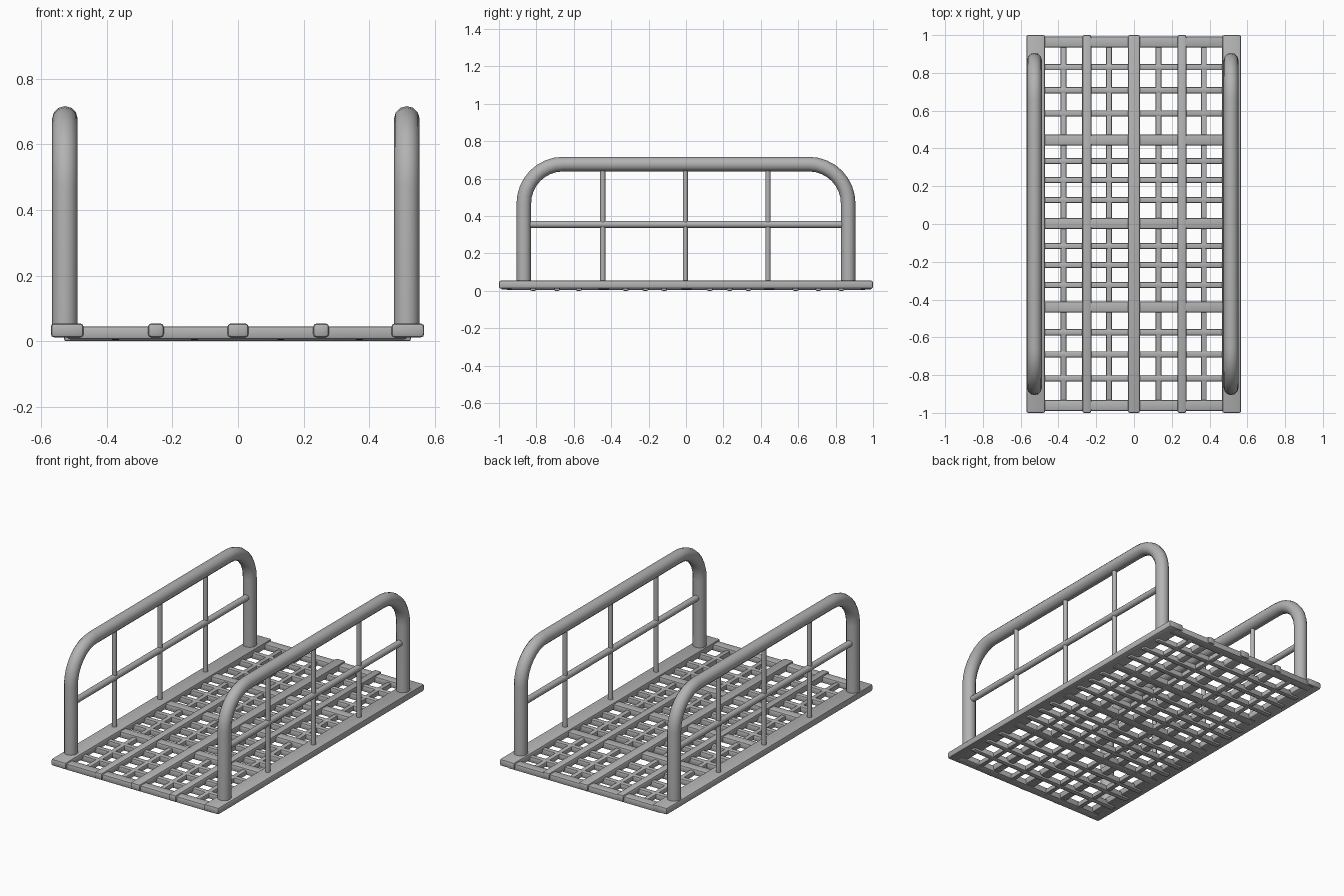
import bpy, bmesh, math
from mathutils import Vector, Matrix

if "Cube" in bpy.data.objects:
    bpy.data.objects.remove(bpy.data.objects["Cube"])

steel = bpy.data.materials.new("grey_steel")
steel.use_nodes = True
grey = (0.45, 0.45, 0.45, 1)
steel.diffuse_color = grey
steel.node_tree.nodes["Principled BSDF"].inputs["Base Color"].default_value = grey


def add_object(name, mesh):
    obj = bpy.data.objects.new(name, mesh)
    bpy.context.scene.collection.objects.link(obj)
    mesh.materials.clear()
    mesh.materials.append(steel)
    return obj


def bar(name, x, y, z, bevel=0.008):
    """Bevelled bar; x, y and z are (low, high) pairs."""
    low, high = (Vector(p) for p in zip(x, y, z))
    bm = bmesh.new()
    bmesh.ops.create_cube(bm, size=1)
    bmesh.ops.scale(bm, vec=high - low, verts=bm.verts)
    bmesh.ops.translate(bm, vec=(low + high) / 2, verts=bm.verts)
    bmesh.ops.bevel(bm, geom=bm.edges[:], offset=bevel, segments=2,
                    profile=0.5, affect='EDGES')
    mesh = bpy.data.meshes.new(name)
    bm.to_mesh(mesh)
    bm.free()
    return smooth(add_object(name, mesh))


def smooth(obj):
    bpy.ops.object.select_all(action='DESELECT')
    obj.select_set(True)
    bpy.context.view_layer.objects.active = obj
    bpy.ops.object.shade_smooth_by_angle(angle=math.radians(40))
    return obj


def rod(name, start, end, radius):
    """Round rod between two points."""
    a, b = Vector(start), Vector(end)
    bm = bmesh.new()
    turn = (b - a).to_track_quat('Z', 'Y').to_matrix().to_4x4()
    bmesh.ops.create_cone(bm, cap_ends=True, segments=12, radius1=radius,
                          radius2=radius, depth=(b - a).length,
                          matrix=Matrix.Translation((a + b) / 2) @ turn)
    mesh = bpy.data.meshes.new(name)
    bm.to_mesh(mesh)
    bm.free()
    return smooth(add_object(name, mesh))


def hoop(name, x, half, top, corner, radius):
    """Upright tube hoop with rounded top corners."""
    points = [Vector((x, -half, 0.04))]
    for side in (-1, 1):
        arc = []
        for i in range(9):
            t = math.pi / 2 * i / 8
            arc.append(Vector((x, side * (half - corner + corner * math.cos(t)),
                               top - corner + corner * math.sin(t))))
        points += arc if side < 0 else arc[::-1]
    points.append(Vector((x, half, 0.04)))
    curve = bpy.data.curves.new(name + "_path", 'CURVE')
    curve.dimensions = '3D'
    curve.bevel_depth = radius
    curve.bevel_resolution = 4
    curve.use_fill_caps = True
    spline = curve.splines.new('POLY')
    spline.points.add(len(points) - 1)
    for target, p in zip(spline.points, points):
        target.co = (*p, 1)
    path = bpy.data.objects.new(name + "_path", curve)
    bpy.context.scene.collection.objects.link(path)
    bpy.context.view_layer.update()
    graph = bpy.context.evaluated_depsgraph_get()
    mesh = bpy.data.meshes.new_from_object(path.evaluated_get(graph))
    bpy.data.objects.remove(path)
    return smooth(add_object(name, mesh))


# Long deck bars: edge rails and three stringers
upper = (0.012, 0.054)
for name, x, width in (("right_edge_rail", -0.52, 0.1), ("left_edge_rail", 0.517, 0.1),
                       ("right_stringer", -0.25, 0.048), ("centre_stringer", 0, 0.064),
                       ("left_stringer", 0.253, 0.048)):
    bar(name, (x - width / 2, x + width / 2), (-1, 1), upper, 0.01)

# Thin stringers lying below the cross bars
for i, x in enumerate((-0.373, -0.132, 0.13, 0.37)):
    bar(f"thin_stringer_{i + 1}", (x - 0.015, x + 0.015), (-0.96, 0.96), (0.004, 0.034), 0.006)

# Main cross bars, with three thin slats evenly set in each bay
main = (-0.96, -0.44, 0.003, 0.445, 0.963)
slats = ((-0.817, -0.69, -0.573), (-0.323, -0.217, -0.117),
         (0.127, 0.233, 0.334), (0.586, 0.708, 0.83))
for i, y in enumerate(main):
    bar(f"cross_bar_{i + 1}", (-0.52, 0.515), (y - 0.029, y + 0.029), (0.006, 0.045))
for i, bay in enumerate(slats):
    for j, y in enumerate(bay):
        bar(f"slat_{i + 1}_{j + 1}", (-0.53, 0.527), (y - 0.016, y + 0.016), (0, 0.036), 0.007)

# Guard rails on both sides
for side, x in (("right", -0.527), ("left", 0.514)):
    hoop(side + "_handrail", x, 0.867, 0.677, 0.21, 0.039)
    rod(side + "_mid_rail", (x, -0.85, 0.355), (x, 0.85, 0.355), 0.019)
    for i, y in enumerate((-0.445, -0.003, 0.438)):
        rod(f"{side}_baluster_{i + 1}", (x, y, 0.04), (x, y, 0.66), 0.014)
